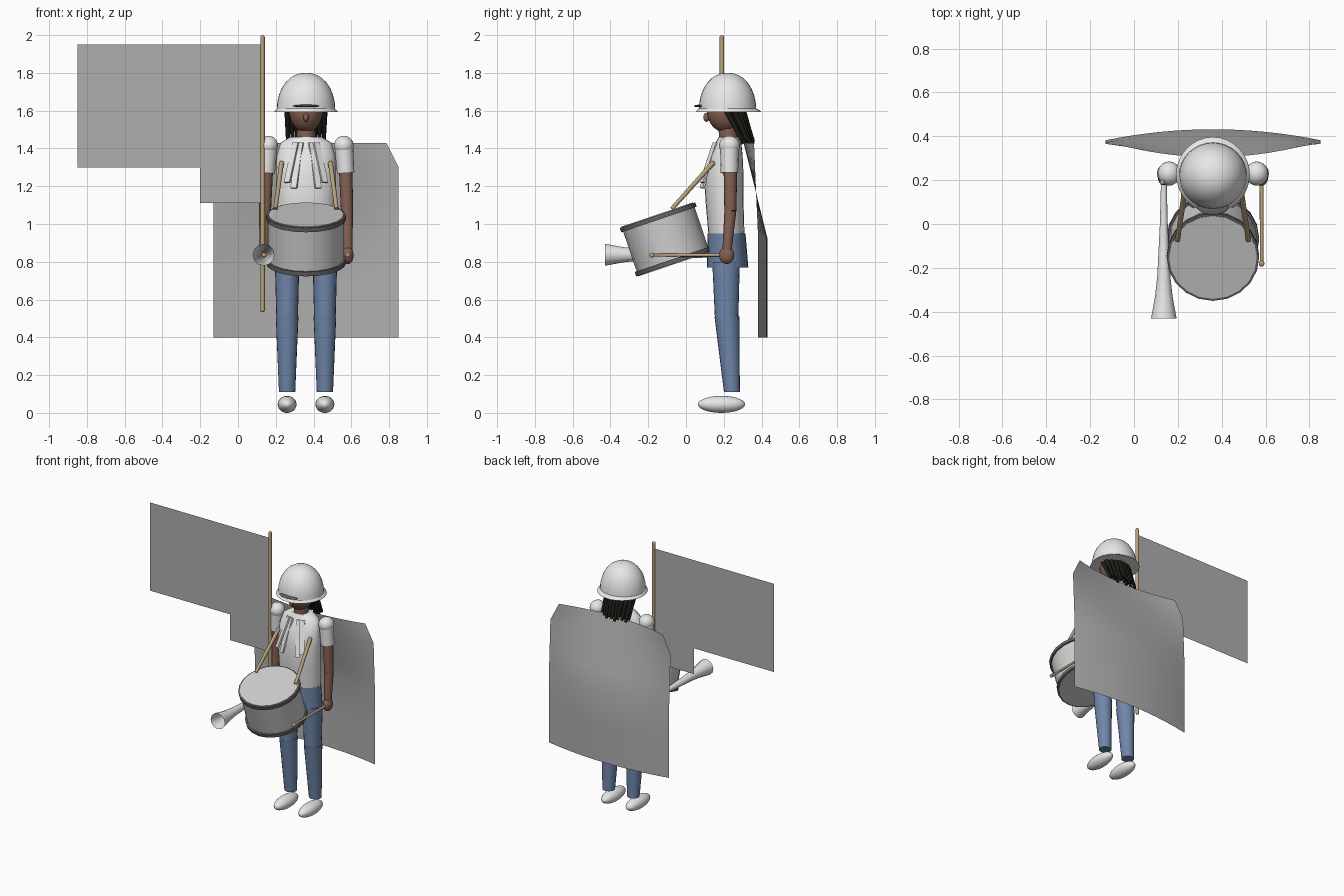
import bpy, bmesh, math
from mathutils import Vector, Matrix

cube = bpy.data.objects.get("Cube")
if cube:
    bpy.data.objects.remove(cube, do_unlink=True)

CX = 0.36  # centre line of the figure


def material(name, r, g, b):
    m = bpy.data.materials.new(name)
    m.use_nodes = True
    m.diffuse_color = (r, g, b, 1)
    m.node_tree.nodes["Principled BSDF"].inputs["Base Color"].default_value = (r, g, b, 1)
    return m


WHITE = material("white cloth", 0.8, 0.8, 0.8)
DRUM = material("drum grey", 0.62, 0.62, 0.62)
GREY = material("banner grey", 0.43, 0.43, 0.43)
RIM = material("dark grey", 0.13, 0.13, 0.14)
SKIN = material("brown skin", 0.24, 0.12, 0.085)
DENIM = material("blue denim", 0.16, 0.24, 0.4)
WOOD = material("tan wood", 0.5, 0.36, 0.2)
HAIR = material("black hair", 0.012, 0.013, 0.008)


def finish(name, bm, mat, angle=45):
    bmesh.ops.recalc_face_normals(bm, faces=bm.faces)
    me = bpy.data.meshes.new(name)
    bm.to_mesh(me)
    bm.free()
    me.materials.append(mat)
    ob = bpy.data.objects.new(name, me)
    bpy.context.collection.objects.link(ob)
    bpy.ops.object.select_all(action='DESELECT')
    ob.select_set(True)
    bpy.context.view_layer.objects.active = ob
    if angle:
        bpy.ops.object.shade_smooth_by_angle(angle=math.radians(angle))
    return ob


def ball(name, centre, radii, mat):
    bm = bmesh.new()
    bmesh.ops.create_uvsphere(bm, u_segments=24, v_segments=14, radius=1)
    bm.transform(Matrix.Translation(centre) @ Matrix.Diagonal((*radii, 1)))
    return finish(name, bm, mat)


def rod(name, a, b, r1, r2, mat, sides=12, caps=True):
    a, b = Vector(a), Vector(b)
    bm = bmesh.new()
    bmesh.ops.create_cone(bm, cap_ends=caps, segments=sides, radius1=r1, radius2=r2,
                          depth=(b - a).length)
    turn = (b - a).to_track_quat('Z', 'Y').to_matrix().to_4x4()
    bm.transform(Matrix.Translation((a + b) / 2) @ turn)
    return finish(name, bm, mat)


def loft(name, x, rings, mat, sides=20, caps=True):
    """Stack elliptical rings given as (z, centre y, x radius, y radius)."""
    bm = bmesh.new()
    loops = []
    for z, y, rx, ry in rings:
        loops.append([bm.verts.new((x + rx * math.cos(t), y + ry * math.sin(t), z))
                      for t in (math.tau * i / sides for i in range(sides))])
    for lo, hi in zip(loops, loops[1:]):
        for i in range(sides):
            j = (i + 1) % sides
            bm.faces.new((lo[i], lo[j], hi[j], hi[i]))
    if caps:
        bm.faces.new(loops[0])
        bm.faces.new(loops[-1])
    return finish(name, bm, mat)


def sheet(name, x0, x1, z0, z1, y, mat):
    bm = bmesh.new()
    bm.faces.new([bm.verts.new(p) for p in
                  ((x0, y, z0), (x1, y, z0), (x1, y, z1), (x0, y, z1))])
    return finish(name, bm, mat, 0)


# Helmet: dome, flared brim and front badge
dome = [(1.605 + 0.195 * math.sin(a), 0.22, 0.155 * math.cos(a) ** 0.9, 0.152 * math.cos(a) ** 0.9)
        for a in (math.radians(d) for d in (0, 12, 24, 36, 48, 60, 70, 79, 86, 89))]
loft("helmet_dome", CX, dome, WHITE, 32)
loft("helmet_brim", CX, [(1.594, 0.225, 0.168, 0.172), (1.598, 0.225, 0.166, 0.17),
                         (1.615, 0.22, 0.15, 0.148)], WHITE, 32)
ball("helmet_badge", (CX, 0.075, 1.625), (0.07, 0.033, 0.007), RIM)

# Head
ball("head", (CX, 0.21, 1.6), (0.09, 0.1, 0.115), SKIN)
ball("nose", (CX, 0.108, 1.565), (0.014, 0.016, 0.024), SKIN)
rod("neck", (CX, 0.225, 1.43), (CX, 0.22, 1.53), 0.05, 0.048, SKIN, 16)

# Long locks hanging behind the head
for row in range(2):
    for i in range(9):
        u = (i - 4) / 4
        top = (CX + 0.1 * u, 0.30 - 0.05 * u * u - 0.04 * row, 1.61)
        end = (CX + 0.095 * u, 0.355 - 0.03 * u * u - 0.03 * row, 1.42 + 0.012 * (i % 3))
        rod("hair_lock", top, end, 0.015, 0.01, HAIR, 8)

# Shirt, trousers and scarf ends
loft("shirt", CX, [(0.93, 0.215, 0.15, 0.095), (1.1, 0.205, 0.155, 0.1),
                   (1.25, 0.2, 0.16, 0.105), (1.36, 0.21, 0.155, 0.09),
                   (1.43, 0.225, 0.135, 0.068), (1.46, 0.228, 0.085, 0.055)], WHITE, 24)
loft("hips", CX, [(0.77, 0.22, 0.16, 0.11), (0.95, 0.215, 0.152, 0.1)], DENIM, 24)
for s in (-1, 1):
    for start, end in ((0.03, 0.065), (0.055, 0.1)):
        a = Vector((CX + s * start, 0.155, 1.43))
        b = Vector((CX + s * end, 0.085, 1.19 if end < 0.08 else 1.22))
        bm = bmesh.new()
        bmesh.ops.create_cube(bm, size=1)
        turn = (b - a).to_track_quat('Z', 'Y').to_matrix().to_4x4()
        bm.transform(Matrix.Translation((a + b) / 2) @ turn
                     @ Matrix.Diagonal((0.035, 0.012, (b - a).length, 1)))
        finish("scarf_end", bm, WHITE, 0)

# Limbs on both sides, with the sticks held in the hands
for s, side in ((-1, "right"), (1, "left")):
    leg_x = CX + s * 0.1
    loft(side + "_thigh", leg_x, [(0.5, 0.215, 0.057, 0.062), (0.8, 0.212, 0.065, 0.073)], DENIM)
    loft(side + "_shin", leg_x, [(0.11, 0.243, 0.043, 0.042), (0.51, 0.217, 0.06, 0.066)], DENIM)
    ball(side + "_shoe", (leg_x, 0.188, 0.045), (0.05, 0.125, 0.045), WHITE)

    arm_x = CX + s * 0.2
    ball(side + "_shoulder", (arm_x, 0.23, 1.415), (0.052, 0.055, 0.052), WHITE)
    rod(side + "_sleeve", (arm_x + s * 0.01, 0.23, 1.27), (arm_x, 0.23, 1.42),
        0.046, 0.05, WHITE, 16)
    hand = Vector((CX + s * 0.222, 0.215, 0.835))
    elbow = Vector((CX + s * 0.217, 0.235, 1.07))
    rod(side + "_upper_arm", (CX + s * 0.21, 0.235, 1.3), elbow, 0.036, 0.032, SKIN, 16)
    rod(side + "_forearm", elbow, hand, 0.032, 0.024, SKIN, 16)
    ball(side + "_hand", hand, (0.03, 0.04, 0.047), SKIN)
    tip = hand + Vector((0, -0.395, 0))
    rod(side + "_held_stick", hand, tip, 0.009, 0.008, WOOD)
    ball(side + "_stick_tip", tip, (0.013, 0.015, 0.013), WOOD)

    # Wooden sticks from chest to drum
    top, low = (CX + s * 0.13, 0.14, 1.32), (CX + s * 0.162, -0.075, 1.08)
    rod(side + "_drumstick", top, low, 0.013, 0.011, WOOD)
    ball(side + "_drumstick_end", top, (0.014, 0.014, 0.014), WOOD)

# Tilted drum
top, low = Vector((CX, -0.147, 1.035)), Vector((CX, -0.068, 0.802))
axis = (top - low).normalized()
rod("drum_shell", low, top, 0.2, 0.2, DRUM, 20)
for name, centre, way in (("top", top, 1), ("bottom", low, -1)):
    rod("drum_rim_" + name, centre - axis * 0.012, centre + axis * 0.012, 0.211, 0.211, RIM, 20)
    rod("drum_head_" + name, centre + axis * way * 0.01, centre + axis * way * 0.016,
        0.2, 0.2, DRUM, 20)

# Horn pointing forward, open at the bell
horn = loft("horn", 0, [(0.19, 0, 0.013, 0.013), (0, 0, 0.018, 0.018), (-0.24, 0, 0.03, 0.03),
                        (-0.33, 0, 0.04, 0.04), (-0.43, 0, 0.058, 0.058)], WHITE, 12, caps=False)
horn.data.transform(Matrix.Translation((0.136, 0, 0.837)) @ Matrix.Rotation(math.pi / 2, 4, 'X')
                    @ Matrix.Scale(-1, 4, (0, 0, 1)))
horn.data.flip_normals()

# Flagpole and banner
rod("flagpole", (0.13, 0.19, 0.545), (0.13, 0.19, 1.99), 0.012, 0.012, WOOD)
for z in (0.545, 1.988):
    ball("flagpole_end", (0.13, 0.19, z), (0.012, 0.012, 0.012), WOOD)
sheet("banner", -0.85, 0.125, 1.3, 1.95, 0.19, GREY)
sheet("banner_tail", -0.2, 0.125, 1.11, 1.3, 0.19, GREY)

# Cape: wide curved sheet, drawn in to the shoulders, upper corners cut
bm = bmesh.new()
rows = []
for z in (0.4, 0.67, 0.92, 1.06, 1.18, 1.3, 1.37, 1.43):
    half = 0.49 - 0.065 * max(0, (z - 1.3) / 0.13)
    t = max(0, (z - 0.92) / 0.51)
    row = []
    for i in range(17):
        u = (i - 8) / 8
        y = (1 - t) * (0.432 - 0.05 * u * u) + t * (0.305 + 0.055 * u * u)
        row.append(bm.verts.new((CX + u * half, y, z)))
    rows.append(row)
for lo, hi in zip(rows, rows[1:]):
    for i in range(16):
        bm.faces.new((lo[i], lo[i + 1], hi[i + 1], hi[i]))
finish("cape", bm, GREY)
